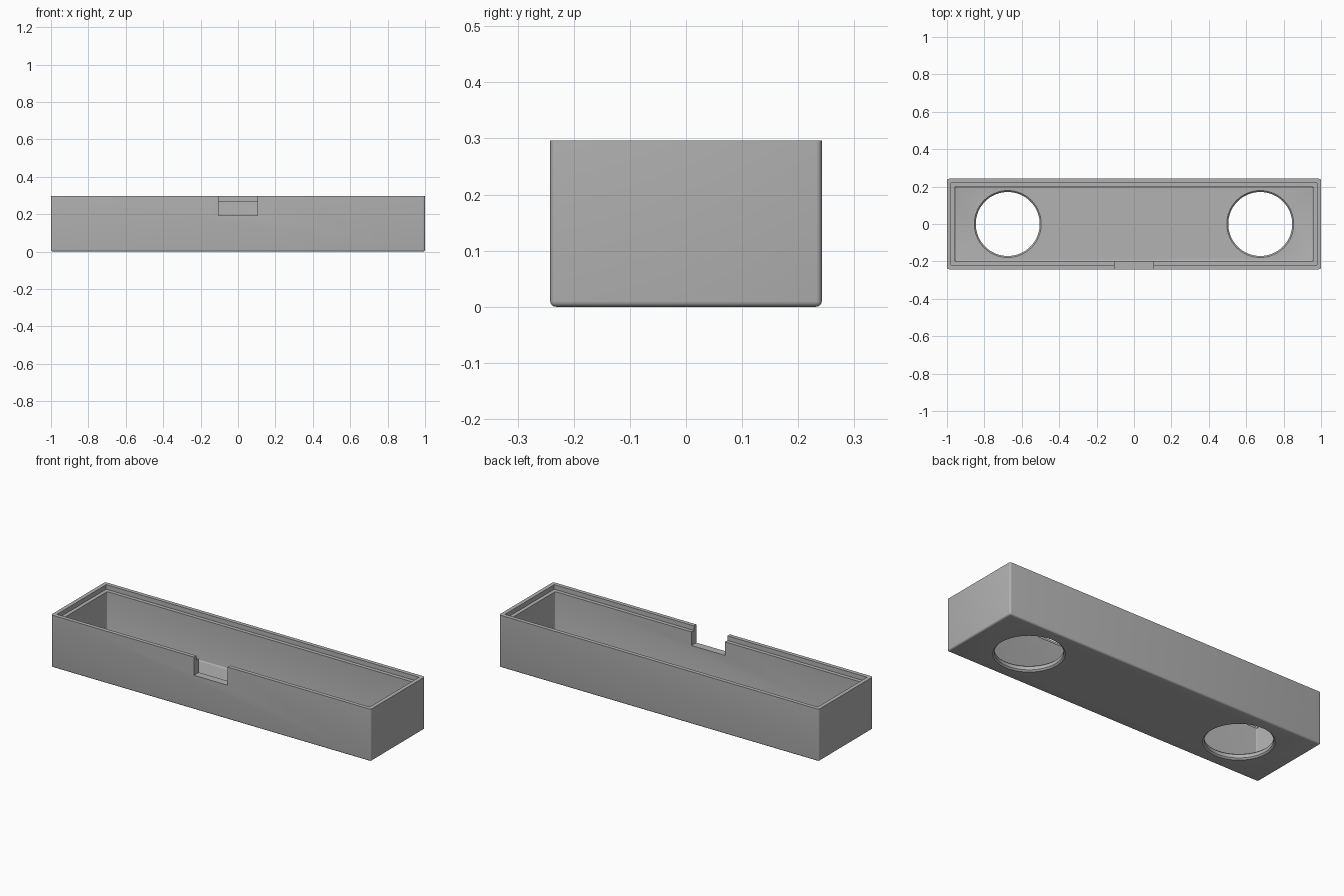
import bpy
import bmesh
import math

old = bpy.data.objects.get("Cube")
if old:
    bpy.data.objects.remove(old, do_unlink=True)

# Plain grey for the whole tray
grey = bpy.data.materials.new("plain grey")
grey.use_nodes = True
colour = (0.45, 0.45, 0.45, 1)
grey.diffuse_color = colour
grey.node_tree.nodes["Principled BSDF"].inputs["Base Color"].default_value = colour

HALF_X, HALF_Y, HEIGHT = 1.0, 0.242, 0.296
FLOOR, LIP, WALL = 0.035, 0.022, 0.043
LEDGE_Z, NOTCH_Z, NOTCH_HALF = 0.27, 0.193, 0.105
HOLE_X, HOLE_R, EASE = 0.675, 0.171, 0.008


def finish(name, bm):
    bmesh.ops.recalc_face_normals(bm, faces=bm.faces)
    mesh = bpy.data.meshes.new(name)
    bm.to_mesh(mesh)
    bm.free()
    mesh.materials.append(grey)
    obj = bpy.data.objects.new(name, mesh)
    bpy.context.collection.objects.link(obj)
    return obj


def box(name, x0, x1, y0, y1, z0, z1, radius=0):
    """Box whose upright and bottom edges can be rounded."""
    bm = bmesh.new()
    bmesh.ops.create_cube(bm, size=1)
    for v in bm.verts:
        v.co = ((x0, x1)[v.co.x > 0], (y0, y1)[v.co.y > 0], (z0, z1)[v.co.z > 0])
    if radius:
        edges = [e for e in bm.edges if min(v.co.z for v in e.verts) < z1 - 0.001]
        bmesh.ops.bevel(bm, geom=edges, offset=radius, segments=4,
                        profile=0.5, affect='EDGES')
    return finish(name, bm)


def lathe(name, x, profile, sides=64):
    """Closed turned solid from (radius, height) pairs."""
    bm = bmesh.new()
    rings = [[bm.verts.new((x + r * math.cos(math.tau * i / sides),
                            r * math.sin(math.tau * i / sides), z))
              for i in range(sides)] for r, z in profile]
    for low, high in zip(rings, rings[1:]):
        for i in range(sides):
            j = (i + 1) % sides
            bm.faces.new((low[i], low[j], high[j], high[i]))
    bm.faces.new(rings[0][::-1])
    bm.faces.new(rings[-1])
    return finish(name, bm)


# Outer shell with rounded upright and bottom edges
tray = box("tray", -HALF_X, HALF_X, -HALF_Y, HALF_Y, 0, HEIGHT, 0.01)

# Cavity, lid rebate and front notch
inner_x, inner_y = HALF_X - WALL, HALF_Y - WALL
lip_x, lip_y = HALF_X - LIP, HALF_Y - LIP
cutters = [
    box("cavity_cutter", -inner_x, inner_x, -inner_y, inner_y, FLOOR, 0.4, 0.006),
    box("rebate_cutter", -lip_x, lip_x, -lip_y, lip_y, LEDGE_Z, 0.42),
    box("notch_cutter", -NOTCH_HALF, NOTCH_HALF, -0.3, -0.15, NOTCH_Z, 0.44),
]

# Two round floor holes with eased rims
wide = HOLE_R + EASE
hole_profile = [(wide + 0.01, -0.01), (wide, 0), (HOLE_R, EASE),
                (HOLE_R, FLOOR - EASE), (wide, FLOOR), (wide + 0.01, FLOOR + 0.01)]
for side, x in (("left", HOLE_X), ("right", -HOLE_X)):
    cutters.append(lathe(side + "_hole_cutter", x, hole_profile))

# Cut everything and clear the cutters away
bpy.context.view_layer.objects.active = tray
for cutter in cutters:
    cutter.hide_render = True
    mod = tray.modifiers.new(cutter.name, 'BOOLEAN')
    mod.operation = 'DIFFERENCE'
    mod.solver = 'EXACT'
    mod.object = cutter
    bpy.ops.object.modifier_apply(modifier=mod.name)
    bpy.data.objects.remove(cutter, do_unlink=True)

# Smooth rounded edges, keep the rest crisp
bpy.ops.object.select_all(action='DESELECT')
tray.select_set(True)
bpy.context.view_layer.objects.active = tray
bpy.ops.object.shade_smooth_by_angle(angle=math.radians(30))
